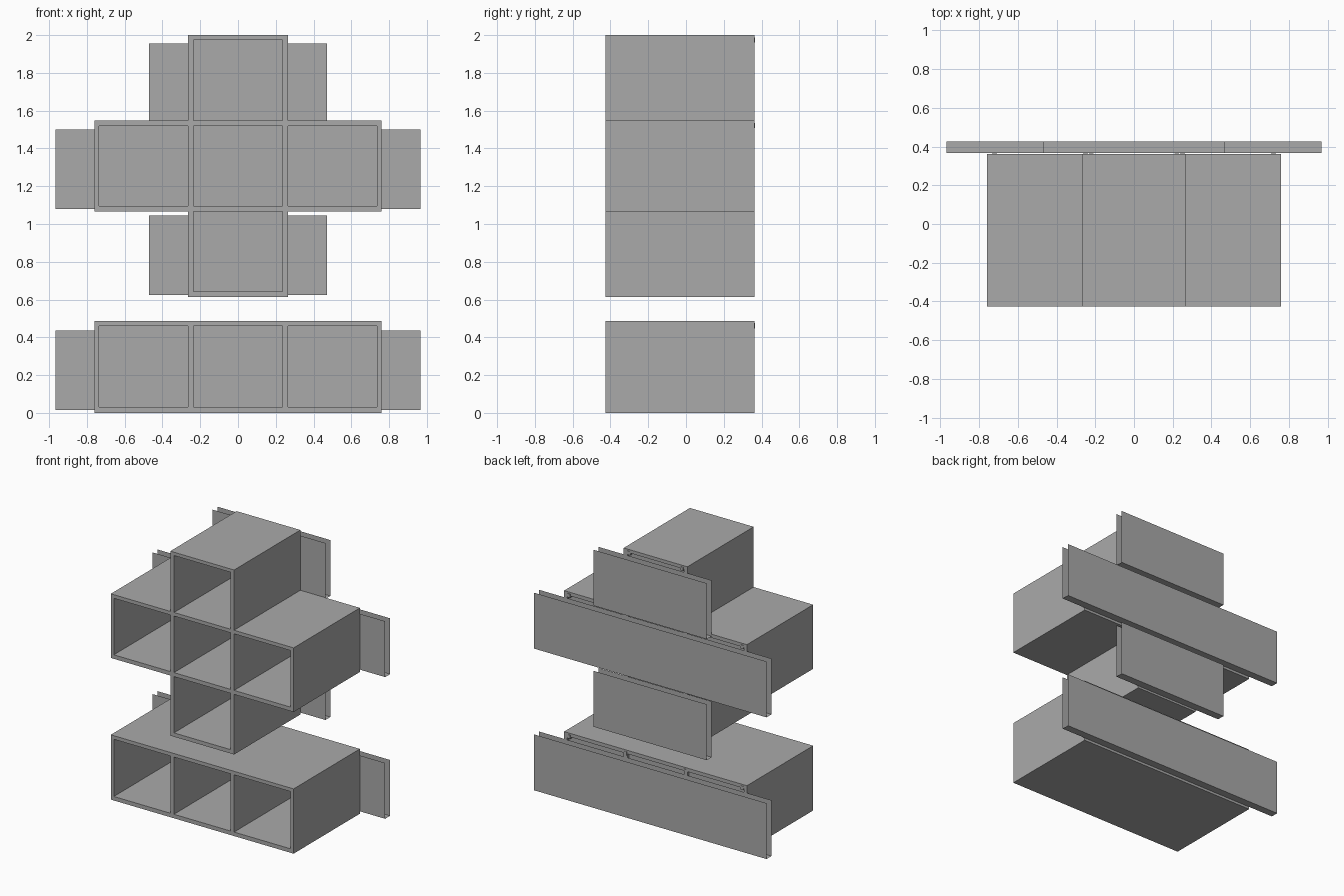
import bpy
import bmesh
from mathutils import Matrix, Vector

cube = bpy.data.objects.get("Cube")
if cube:
    bpy.data.objects.remove(cube, do_unlink=True)

FRONT, REAR = -0.425, 0.362      # depth range of the shelf boxes
BACK_PANEL = 0.34                # recessed back panel
RAIL_FRONT, RAIL_REAR = 0.367, 0.425

grey = bpy.data.materials.new("plain grey")
grey.use_nodes = True
grey.diffuse_color = (0.4, 0.4, 0.4, 1)
grey.node_tree.nodes["Principled BSDF"].inputs["Base Color"].default_value = (0.4, 0.4, 0.4, 1)


def finish(name, bm):
    mesh = bpy.data.meshes.new(name)
    bm.to_mesh(mesh)
    bm.free()
    mesh.materials.append(grey)
    obj = bpy.data.objects.new(name, mesh)
    bpy.context.collection.objects.link(obj)
    return obj


def add_box(bm, lo, hi):
    lo, hi = Vector(lo), Vector(hi)
    size = Matrix.Diagonal((*(hi - lo), 1))
    bmesh.ops.create_cube(bm, size=1, matrix=Matrix.Translation((lo + hi) / 2) @ size)


def shelf_frame(name, xs, zs, inside):
    """Extrude a grid of boards; the odd cells are the openings."""
    bm = bmesh.new()
    for i in range(len(xs) - 1):
        for j in range(len(zs) - 1):
            x, z = (xs[i] + xs[i + 1]) / 2, (zs[j] + zs[j + 1]) / 2
            if (i % 2 and j % 2) or not inside(x, z):
                continue
            corners = [(xs[i], zs[j]), (xs[i + 1], zs[j]),
                       (xs[i + 1], zs[j + 1]), (xs[i], zs[j + 1])]
            bm.faces.new([bm.verts.new((a, FRONT, b)) for a, b in corners])
    bmesh.ops.remove_doubles(bm, verts=bm.verts, dist=1e-4)
    grown = bmesh.ops.extrude_face_region(bm, geom=bm.faces[:], use_keep_orig=True)
    moved = [v for v in grown["geom"] if isinstance(v, bmesh.types.BMVert)]
    bmesh.ops.translate(bm, verts=moved, vec=(0, REAR - FRONT, 0))
    bmesh.ops.recalc_face_normals(bm, faces=bm.faces)
    bmesh.ops.dissolve_limit(bm, angle_limit=0.01, verts=bm.verts, edges=bm.edges)
    return finish(name, bm)


def back_panels(name, xs, zs, inside):
    """Close each opening with a panel set in from the rear."""
    bm = bmesh.new()
    for i in range(1, len(xs) - 1, 2):
        for j in range(1, len(zs) - 1, 2):
            x, z = (xs[i] + xs[i + 1]) / 2, (zs[j] + zs[j + 1]) / 2
            if inside(x, z):
                add_box(bm, (xs[i], BACK_PANEL - 0.012, zs[j]),
                        (xs[i + 1], BACK_PANEL, zs[j + 1]))
    return finish(name, bm)


def wall_rail(name, half_width, bottom, height=0.42):
    """Thin sheet channel, open at the top and the ends."""
    bm = bmesh.new()
    section = [(RAIL_FRONT, bottom + height), (RAIL_FRONT, bottom),
               (RAIL_REAR, bottom), (RAIL_REAR, bottom + height)]
    left, right = [[bm.verts.new((x, y, z)) for y, z in section]
                   for x in (-half_width, half_width)]
    for k in range(3):
        bm.faces.new((left[k], left[k + 1], right[k + 1], right[k]))
    return finish(name, bm)


def hanging_brackets(name, xs, top):
    """Small blocks in the rear recess, under the top board."""
    bm = bmesh.new()
    for x in xs:
        add_box(bm, (x - 0.012, BACK_PANEL, top - 0.04), (x + 0.012, REAR + 0.003, top - 0.012))
    return finish(name, bm)


# Board edges, shared by both units
columns = [-0.76, -0.735, -0.265, -0.235, 0.235, 0.265, 0.735, 0.76]
low_rows = [0, 0.03, 0.46, 0.487]
cross_rows = [0.613, 0.642, 1.065, 1.095, 1.52, 1.547, 1.975, 2.0]


def in_low(x, z):
    return True


def in_cross(x, z):
    return abs(x) < 0.265 or 1.065 < z < 1.547


# Low three-bay unit and cross-shaped unit
for label, rows, rule in (("low", low_rows, in_low), ("cross", cross_rows, in_cross)):
    shelf_frame(label + "_shelf_frame", columns, rows, rule)
    back_panels(label + "_back_panels", columns, rows, rule)

# Wall rails
wall_rail("low_wall_rail", 0.967, 0.015)
wall_rail("cross_bottom_wall_rail", 0.47, 0.625)
wall_rail("cross_middle_wall_rail", 0.967, 1.08)
wall_rail("cross_top_wall_rail", 0.47, 1.535)

# Brackets
wide, narrow = (-0.72, -0.25, 0.25, 0.72), (-0.22, 0.22)
hanging_brackets("low_brackets", wide, 0.487)
hanging_brackets("cross_middle_brackets", wide, 1.547)
hanging_brackets("cross_top_brackets", narrow, 2.0)
